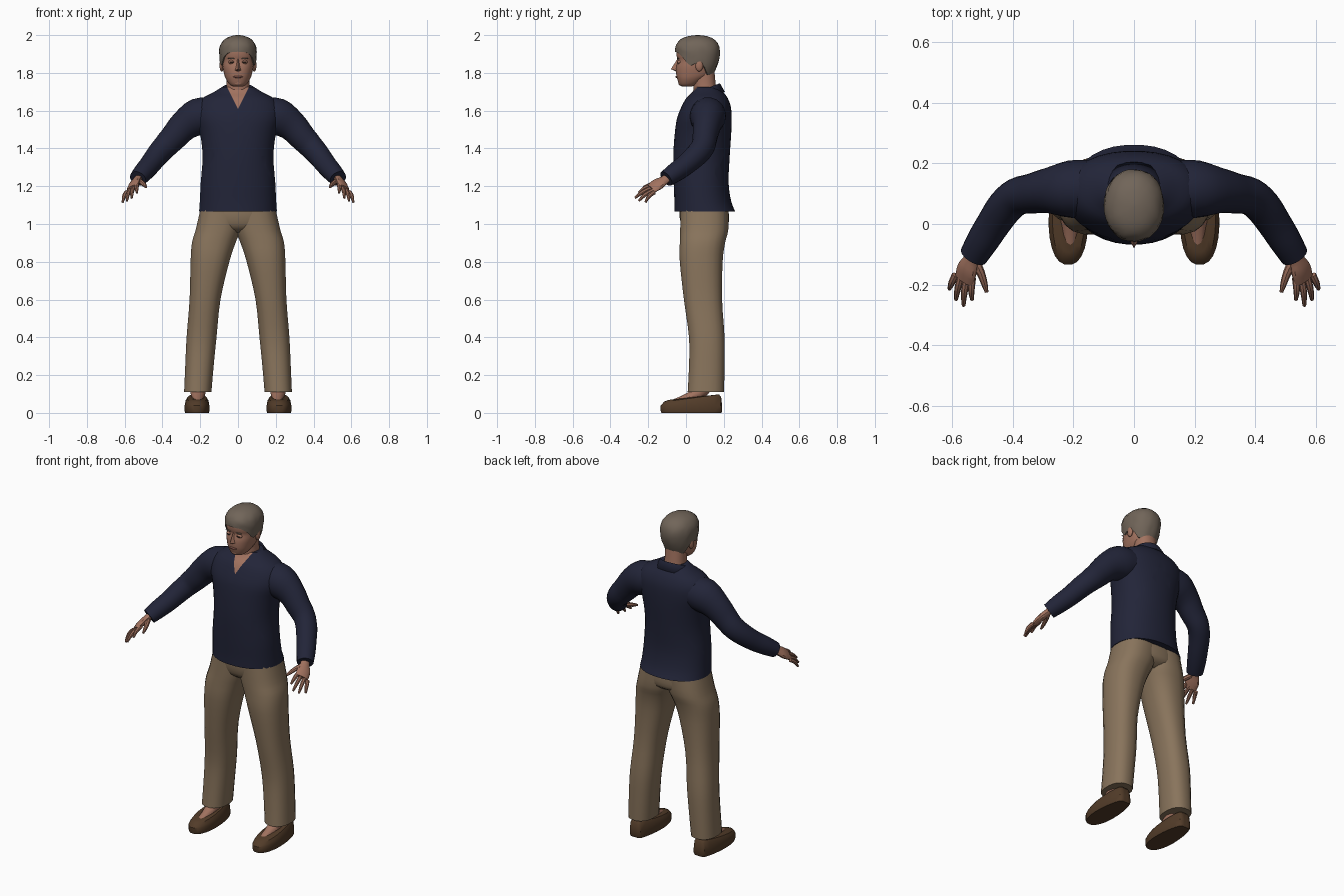
import bpy, bmesh, random
from math import sin, cos, pi, radians
from mathutils import Vector

if "Cube" in bpy.data.objects:
    bpy.data.objects.remove(bpy.data.objects["Cube"])
random.seed(4)
parts = []


def material(name, rgb):
    m = bpy.data.materials.new(name)
    m.use_nodes = True
    m.diffuse_color = (*rgb, 1)
    m.node_tree.nodes["Principled BSDF"].inputs["Base Color"].default_value = (*rgb, 1)
    return m


SKIN = material("skin", (0.36, 0.17, 0.115))
LIPS = material("lips", (0.22, 0.09, 0.07))
HAIR = material("grey brown hair", (0.165, 0.13, 0.1))
NAVY = material("navy cloth", (0.016, 0.018, 0.04))
TAN = material("tan cloth", (0.25, 0.175, 0.107))
LEATHER = material("brown leather", (0.085, 0.045, 0.022))
DARK = material("dark eye", (0.03, 0.02, 0.016))


def finish(name, bm, mats, mirror=False):
    bmesh.ops.recalc_face_normals(bm, faces=bm.faces)
    me = bpy.data.meshes.new(name)
    bm.to_mesh(me)
    bm.free()
    ob = bpy.data.objects.new(name, me)
    bpy.context.collection.objects.link(ob)
    for m in mats:
        me.materials.append(m)
    if mirror:
        ob.modifiers.new("mirror", 'MIRROR')
    parts.append(ob)
    return ob


def skin_rings(rings, closed=True, caps=True):
    bm = bmesh.new()
    vs = [[bm.verts.new(p) for p in r] for r in rings]
    n = len(vs[0])
    for a, b in zip(vs, vs[1:]):
        for i in range(n if closed else n - 1):
            j = (i + 1) % n
            bm.faces.new((a[i], a[j], b[j], b[i]))
    if caps:
        bm.faces.new(vs[0])
        bm.faces.new(vs[-1])
    return bm


def refine(rows, n):
    """Smooth curve through rows of numbers."""
    out = []
    for i in range(len(rows) - 1):
        q = [rows[max(i - 1, 0)], rows[i], rows[i + 1], rows[min(i + 2, len(rows) - 1)]]
        for k in range(n):
            t = k / n
            out.append([b + t * (c - a) / 2 + t * t * (a - 2.5 * b + 2 * c - d / 2)
                        + t ** 3 * (1.5 * (b - c) + (d - a) / 2) for a, b, c, d in zip(*q)])
    return out + [list(rows[-1])]


def oval(a, x0, x1, y0, y1, power=2.0):
    c, s = cos(a), sin(a)
    f = lambda v: (1 if v > 0 else -1) * abs(v) ** (2 / power)
    return (x0 + x1) / 2 + (x1 - x0) / 2 * f(c), (y0 + y1) / 2 + (y1 - y0) / 2 * f(s)


def stack(rows, sides=24, power=2.2, n=3):
    """Horizontal oval sections: z, x0, x1, y0, y1."""
    return skin_rings([[(*oval(2 * pi * (i + .5) / sides, *r[1:], power), r[0])
                        for i in range(sides)] for r in refine(rows, n)])


def tube(rows, sides=14, n=3, up=(0, 0, 1)):
    """Swept oval sections: x, y, z, half width, half height."""
    rows = refine(rows, n)
    rings = []
    for k, r in enumerate(rows):
        t = Vector(rows[min(k + 1, len(rows) - 1)][:3]) - Vector(rows[max(k - 1, 0)][:3])
        u = t.cross(Vector(up)).normalized()
        v = u.cross(t).normalized()
        rings.append([Vector(r[:3]) + u * r[3] * cos(2 * pi * i / sides)
                      + v * r[4] * sin(2 * pi * i / sides) for i in range(sides)])
    return skin_rings(rings)


def blob(name, mat, loc, size, mirror=False):
    bm = bmesh.new()
    bmesh.ops.create_uvsphere(bm, u_segments=12, v_segments=8, radius=1)
    for v in bm.verts:
        v.co = Vector(loc) + Vector(a * b for a, b in zip(v.co, size))
    return finish(name, bm, [mat], mirror)


def sym(*rows):
    return [(z, -w, w, y0, y1) for z, w, y0, y1 in rows]


# Shirt body, with the open neck cut in as skin faces
bm = stack(sym((1.065, .207, -.062, .262), (1.12, .203, -.062, .24), (1.22, .198, -.066, .226),
               (1.36, .188, -.068, .232), (1.48, .202, -.06, .24), (1.56, .225, -.048, .242),
               (1.62, .222, -.025, .238), (1.665, .19, .0, .222), (1.695, .135, .03, .2),
               (1.725, .085, .05, .17)), 32)
V_LOW, V_SLOPE = 1.61, .5
for side in (-1, 1):
    bmesh.ops.bisect_plane(bm, geom=bm.verts[:] + bm.edges[:] + bm.faces[:], dist=1e-5,
                           plane_co=(0, 0, V_LOW), plane_no=(side, 0, -V_SLOPE))
for f in bm.faces:
    c = f.calc_center_median()
    if c.y < .07 and c.z > V_LOW and abs(c.x) < (c.z - V_LOW) * V_SLOPE:
        f.material_index = 1
finish("shirt_body", bm, [NAVY, SKIN])

# Sleeves
finish("sleeve", tube([(.13, .12, 1.58, .09, .09), (.21, .115, 1.567, .095, .1),
                       (.285, .11, 1.52, .075, .082), (.34, .1, 1.46, .066, .072),
                       (.387, .09, 1.41, .062, .066), (.427, .055, 1.365, .06, .061),
                       (.465, 0, 1.315, .056, .056), (.5, -.055, 1.275, .053, .052),
                       (.53, -.105, 1.24, .047, .044)], 18), [NAVY], True)

# Folded collar: a band open at the front
rings = [[], [], []]
for i in range(25):
    a = radians(-72 + 324 * i / 24)
    rise = (1 + sin(a)) / 2
    for ring, rad, z in zip(rings, (.078, .088, .118), (1.665, 1.69, 1.645)):
        ring.append((rad * cos(a), .105 + rad * .85 * sin(a), z + .055 * rise))
ob = finish("collar", skin_rings(rings, False, False), [NAVY])
mod = ob.modifiers.new("thickness", 'SOLIDIFY')
mod.thickness = .008

# Trousers
finish("trouser_leg", stack([(.11, .14, .286, .008, .202), (.25, .128, .28, .015, .205),
                             (.4, .113, .273, .015, .205), (.6, .092, .257, -.012, .192),
                             (.8, .045, .252, -.034, .195), (.9, .012, .245, -.034, .208),
                             (.97, -.015, .225, -.032, .225), (1.08, -.04, .2, -.03, .225)],
                            20, 2.4), [TAN], True)
finish("trouser_seat", stack(sym((.955, .1, .02, .17), (.985, .185, -.02, .22),
                                 (1.04, .2, -.035, .228), (1.09, .198, -.035, .222)), 28), [TAN])

# Shoes: one outline stacked up a sloping top
rings = []
for size, toe, heel in ((.95, 0, 0), (1, .01, .01), (1, .038, .04), (.94, .042, .085),
                        (.8, .056, .1), (.5, .064, .1)):
    ring = []
    for i in range(24):
        x, y = oval(2 * pi * (i + .5) / 24, -.066, .066, -.163, .163, 2.4)
        if y > 0:
            x *= 1 - y * 1.2
            y = min(y * 1.15, .163)
        x, y = x * size, y * (size + 1) / 2
        k = (y + .163) / .326
        ring.append((.217 + x, .028 + y, toe + (heel - toe) * k))
    rings.append(ring)
finish("shoe", skin_rings(rings), [LEATHER], True)
finish("foot", tube([(.212, .11, .16, .04, .04), (.212, .07, .105, .04, .035),
                     (.211, -.01, .075, .027, .02), (.211, -.09, .05, .018, .012)], 12),
       [SKIN], True)

# Hands
TILT = (.5, .1, .85)
finish("palm", tube([(.515, -.08, 1.255, .026, .022), (.535, -.115, 1.232, .028, .02),
                     (.551, -.15, 1.21, .04, .02), (.562, -.185, 1.187, .038, .014)],
                    12, 3, TILT), [SKIN], True)
tips = {"index": (.535, -.25, 1.165), "middle": (.563, -.27, 1.138),
        "ring": (.588, -.25, 1.122), "little": (.61, -.215, 1.115)}
for i, (name, tip) in enumerate(tips.items()):
    root = Vector((.534, -.178, 1.205)).lerp(Vector((.59, -.168, 1.168)), i / 3)
    mid = root.lerp(Vector(tip), .5) + Vector((.003, -.004, .006))
    finish(name + "_finger", tube([(*root, .012, .012), (*mid, .011, .011),
                                   (*tip, .006, .006)], 8), [SKIN], True)
finish("thumb", tube([(.528, -.12, 1.23, .018, .014), (.507, -.16, 1.218, .014, .013),
                      (.495, -.195, 1.206, .011, .011), (.487, -.225, 1.195, .006, .006)], 8),
       [SKIN], True)

# Neck and head
finish("neck", stack(sym((1.64, .075, .035, .17), (1.72, .062, .04, .16),
                         (1.82, .062, .03, .15)), 20), [SKIN])
finish("head", stack(sym((1.728, .026, -.022, .03), (1.738, .044, -.036, .06),
                         (1.765, .063, -.046, .1), (1.79, .073, -.052, .135),
                         (1.83, .082, -.052, .15), (1.865, .085, -.044, .158),
                         (1.89, .087, -.05, .16), (1.925, .087, -.05, .163),
                         (1.96, .07, -.025, .14), (1.985, .035, .01, .1)), 28, 2.3), [SKIN])

# Face
bm = bmesh.new()
top, tip, low = [bm.verts.new((0, y, z)) for y, z in ((-.045, 1.875), (-.08, 1.82), (-.05, 1.806))]
for s in (-1, 1):
    wing = bm.verts.new((s * .019, -.046, 1.812))
    brow = bm.verts.new((s * .009, -.038, 1.872))
    for f in ((top, tip, wing), (top, wing, brow), (tip, low, wing)):
        bm.faces.new(f)
finish("nose", bm, [SKIN])
blob("eye_socket", SKIN, (.034, -.034, 1.857), (.018, .013, .011), True)
blob("eye", DARK, (.034, -.044, 1.857), (.012, .004, .004), True)
blob("eyebrow", HAIR, (.035, -.042, 1.876), (.02, .005, .0035), True)
blob("mouth", LIPS, (0, -.05, 1.779), (.026, .006, .006))
blob("chin", SKIN, (0, -.028, 1.747), (.026, .013, .015))
blob("ear", SKIN, (.086, .07, 1.84), (.012, .021, .033), True)


# Hair: a cap whose lower edge follows the hairline
def between(x, table):
    for (a, p), (b, q) in zip(table, table[1:]):
        if x <= b:
            t = max(0, (x - a) / (b - a))
            return p + (q - p) * t
    return table[-1][1]


hairline = ((-1, 1.785), (-.6, 1.79), (-.2, 1.85), (.1, 1.85), (.4, 1.835), (.65, 1.88),
            (.85, 1.905), (1, 1.912))
shape = refine(sym((1.78, .078, -.02, .14), (1.85, .094, -.045, .17), (1.91, .099, -.058, .18),
                   (1.95, .092, -.052, .172), (1.98, .068, -.025, .145),
                   (1.995, .036, .015, .11), (2.0, .008, .055, .07)), 4)
SEG, ROWS = 36, 11
rings = []
for k in range(-1, ROWS + 1):
    t = (1 - (1 - max(k, 0) / ROWS) ** 1.6)
    ring = []
    for i in range(SEG):
        a = 2 * pi * i / SEG
        z0 = between(-sin(a), hairline)
        z = z0 + (2.0 - z0) * t
        box = [between(z, [(r[0], r[c]) for r in shape]) for c in range(1, 5)]
        x, y = oval(a, *box, 2.15)
        k_in = .85 if k < 0 else 1 + random.uniform(-.018, .018)
        ring.append((x * k_in, .06 + (y - .06) * k_in, z))
    rings.append(ring)
finish("hair", skin_rings(rings), [HAIR])

# Shading
bpy.ops.object.select_all(action='DESELECT')
for ob in parts:
    ob.select_set(True)
bpy.context.view_layer.objects.active = parts[0]
bpy.ops.object.shade_smooth_by_angle(angle=radians(35))
